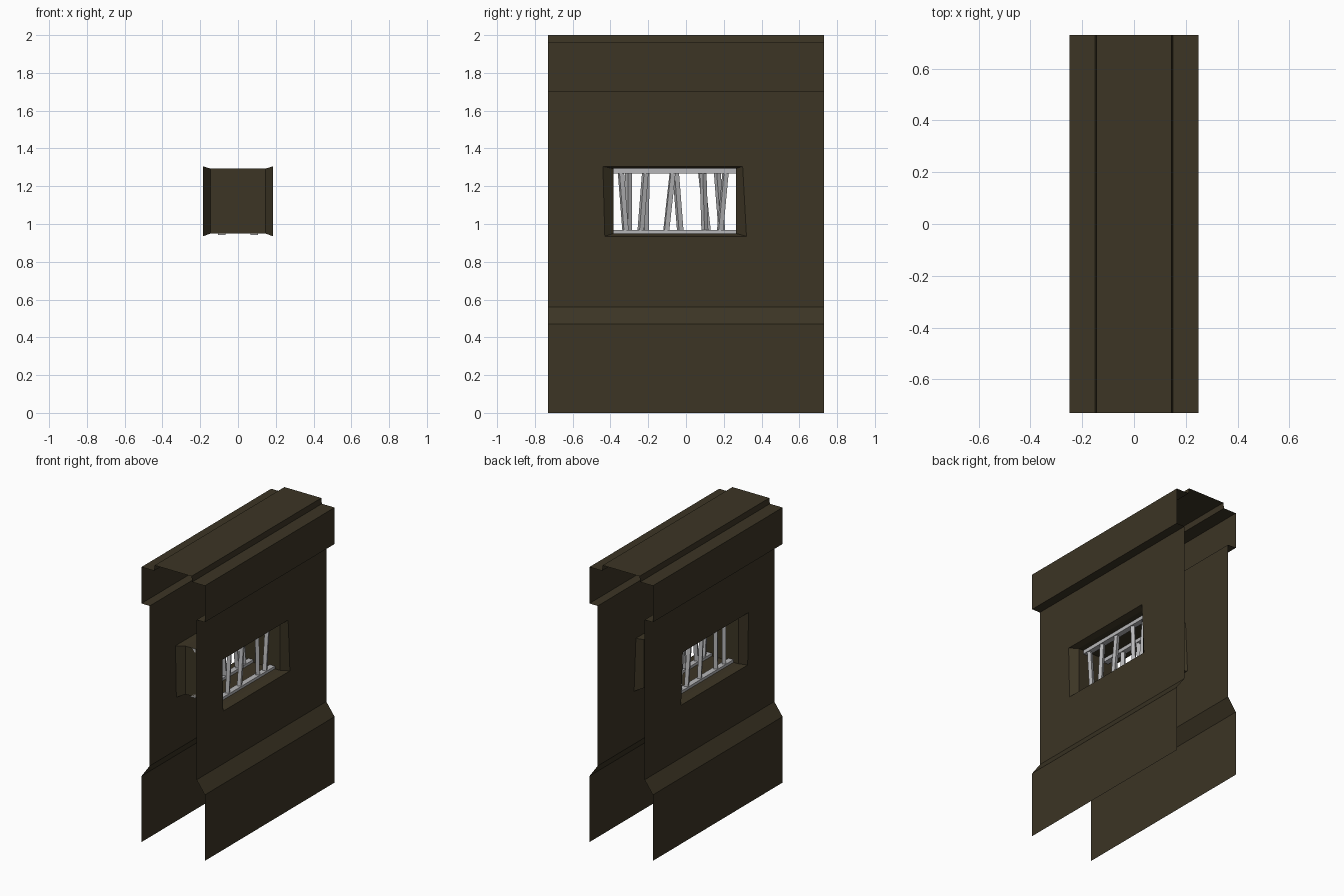
import bpy, bmesh, math
from mathutils import Vector, Matrix

if "Cube" in bpy.data.objects:
    bpy.data.objects.remove(bpy.data.objects["Cube"])


def material(name, rgb):
    m = bpy.data.materials.new(name)
    m.diffuse_color = (*rgb, 1)
    m.use_nodes = True
    m.node_tree.nodes["Principled BSDF"].inputs["Base Color"].default_value = m.diffuse_color
    return m


BROWN = material("dark_brown_stone", (0.045, 0.035, 0.018))
GREY = material("grey_metal", (0.47, 0.47, 0.48))


def finish(bm, name, mat):
    me = bpy.data.meshes.new(name)
    bm.to_mesh(me)
    bm.free()
    me.materials.append(mat)
    ob = bpy.data.objects.new(name, me)
    bpy.context.collection.objects.link(ob)
    return ob


# Wall shell: open-ended, open-bottomed sheet with a splayed window tunnel
L = 0.73
W = 0.185
bm = bmesh.new()


def quad(*pts):
    bm.faces.new([bm.verts.new(p) for p in pts])


half = [(0.25, 0), (0.25, 0.47), (W, 0.56), (W, 1.70),
        (0.25, 1.70), (0.25, 1.96), (0.15, 1.96), (0.145, 2.0)]
outer = [(-0.43, 0.935), (0.32, 0.935), (0.30, 1.305), (-0.44, 1.305)]
inner = [(-0.385, 0.95), (0.265, 0.95), (0.265, 1.293), (-0.385, 1.293)]
panel = [(-L, 0.56), (L, 0.56), (L, 1.70), (-L, 1.70)]

for s in (1, -1):
    # plinth, cap and ledge strips
    for i, ((x0, z0), (x1, z1)) in enumerate(zip(half, half[1:])):
        if i != 2:
            quad((s*x0, -L, z0), (s*x0, L, z0), (s*x1, L, z1), (s*x1, -L, z1))
    # wall panel around the window, and splayed reveal
    for k in range(4):
        j = (k + 1) % 4
        quad((s*W, *panel[k]), (s*W, *panel[j]), (s*W, *outer[j]), (s*W, *outer[k]))
        quad((s*W, *outer[k]), (s*W, *outer[j]),
             (s*0.145, *inner[j]), (s*0.145, *inner[k]))
# window tunnel
for k in range(4):
    j = (k + 1) % 4
    quad((0.145, *inner[k]), (0.145, *inner[j]),
         (-0.145, *inner[j]), (-0.145, *inner[k]))
# top
quad((-0.145, -L, 2), (0.145, -L, 2), (0.145, L, 2), (-0.145, L, 2))

bmesh.ops.remove_doubles(bm, verts=bm.verts, dist=1e-4)
bmesh.ops.recalc_face_normals(bm, faces=bm.faces)
bm.normal_update()
top = max(bm.faces, key=lambda f: f.calc_center_median().z)
if top.normal.z < 0:
    bmesh.ops.reverse_faces(bm, faces=bm.faces)
finish(bm, "wall_shell", BROWN)


def box(bm, centre, size, rot=None):
    m = Matrix.Translation(centre)
    if rot:
        m = m @ rot
    bmesh.ops.create_cube(bm, size=1, matrix=m @ Matrix.Diagonal((*size, 1)))


# Rails: top and bottom, one pair on each side
for side, x in (("right", 0.085), ("left", -0.085)):
    for level, z in (("top", 1.28), ("bottom", 0.956)):
        bm = bmesh.new()
        box(bm, (x, -0.06, z), (0.04, 0.65, 0.026))
        finish(bm, f"{side}_{level}_rail", GREY)

# Leaning square bars: (y at bottom, y at top, twist in degrees)
rows = {
    "right": (0.085, [(-0.32, -0.345, 20), (-0.24, -0.215, 25), (-0.105, -0.07, 15),
                      (0.10, 0.09, 40), (0.18, 0.21, 20)]),
    "left": (-0.085, [(-0.305, -0.305, 35), (-0.215, -0.21, 30), (-0.03, -0.055, 25),
                      (0.115, 0.08, 20), (0.19, 0.165, 35)]),
}
for side, (x, bars) in rows.items():
    bm = bmesh.new()
    for y0, y1, twist in bars:
        a, b = Vector((x, y0, 0.96)), Vector((x, y1, 1.28))
        d = b - a
        rot = d.to_track_quat('Z', 'Y').to_matrix().to_4x4() @ \
            Matrix.Rotation(math.radians(twist), 4, 'Z')
        box(bm, (a + b) / 2, (0.026, 0.026, d.length), rot)
    finish(bm, f"{side}_window_bars", GREY)
